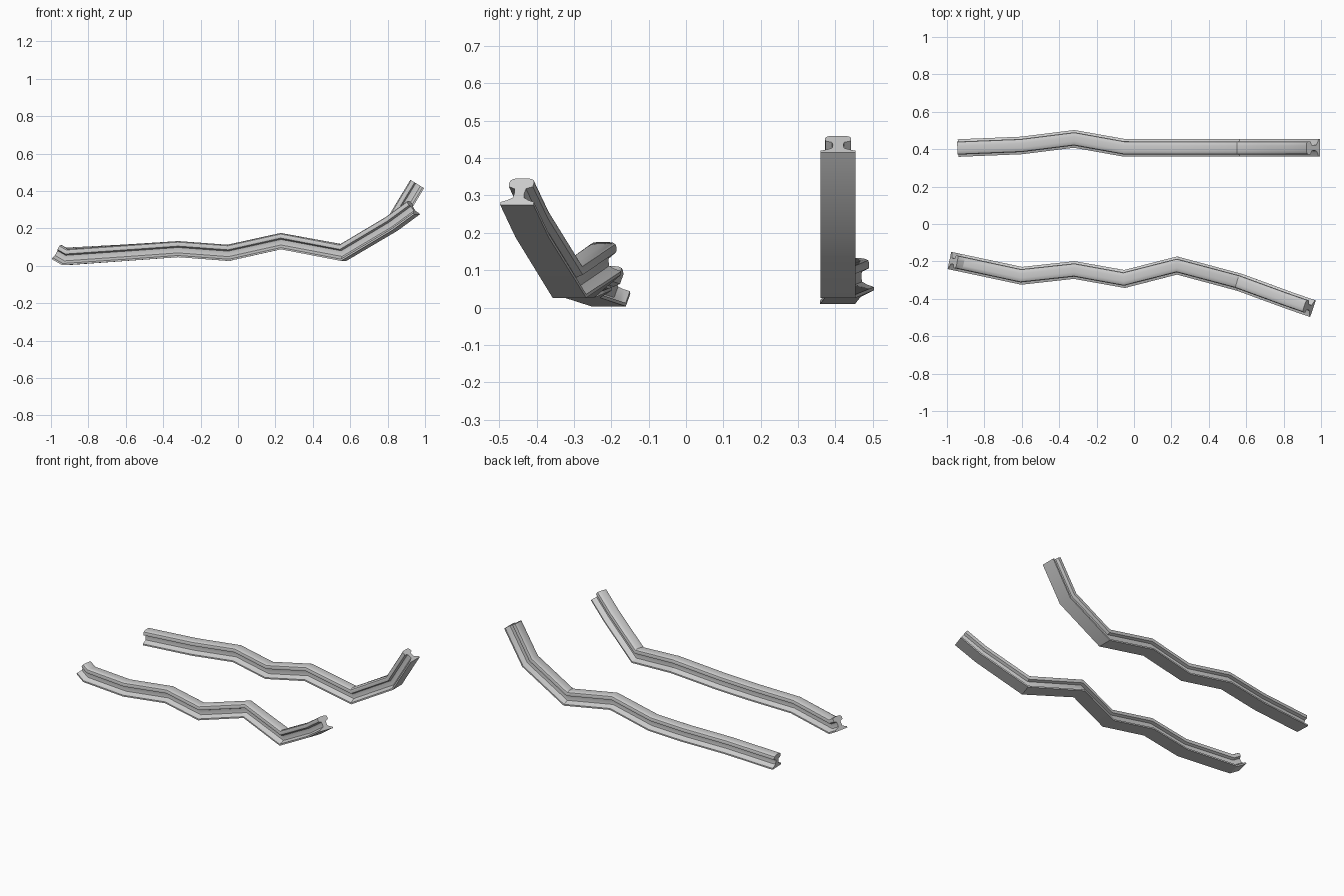
import bpy, bmesh, math
from mathutils import Vector

if "Cube" in bpy.data.objects:
    bpy.data.objects.remove(bpy.data.objects["Cube"])

# Half of the rail cross-section: (sideways, up), foot to head
HALF = [(.047, 0), (.047, .009), (.030, .015), (.016, .023), (.014, .038), (.016, .052),
        (.034, .059), (.035, .072), (.032, .080), (.025, .084), (.012, .086)]
PROFILE = HALF + [(-u, v) for u, v in reversed(HALF)]

# Centre line of each foot underside
BACK = [(-.94, .406, .010), (-.60, .420, .028), (-.32, .455, .046), (-.05, .407, .026),
        (.23, .407, .088), (.565, .407, .026), (.865, .407, .20), (.995, .407, .415)]
FRONT = [(-.987, -.195, .036), (-.93, -.207, .003), (-.60, -.277, .026), (-.32, -.246, .046),
         (-.05, -.294, .026), (.23, -.222, .088), (.565, -.312, .026), (.838, -.412, .188),
         (.957, -.453, .275)]


def sweep_rail(name, path):
    pts = [Vector(p) for p in path]
    dirs = [(b - a).normalized() for a, b in zip(pts, pts[1:])]
    bm = bmesh.new()
    rings = []
    for i, p in enumerate(pts):
        d0, d1 = dirs[max(i - 1, 0)], dirs[min(i, len(dirs) - 1)]
        t = (d0 + d1).normalized()
        side = t.cross(Vector((0, 0, 1))).normalized()
        up = side.cross(t)
        # mitre stretch for the turn and for the climb
        pitch = abs(math.asin(d1.z) - math.asin(d0.z)) / 2
        turn = abs(math.atan2(d1.y, d1.x) - math.atan2(d0.y, d0.x)) / 2
        su, sv = 1 / math.cos(turn), 1 / math.cos(pitch)
        rings.append([bm.verts.new(p + side * u * su + up * v * sv) for u, v in PROFILE])
    n = len(PROFILE)
    for a, b in zip(rings, rings[1:]):
        for k in range(n):
            bm.faces.new((a[k], a[(k + 1) % n], b[(k + 1) % n], b[k]))
    bm.faces.new(rings[0])
    bm.faces.new(rings[-1])
    bmesh.ops.recalc_face_normals(bm, faces=bm.faces)
    me = bpy.data.meshes.new(name)
    bm.to_mesh(me)
    bm.free()
    ob = bpy.data.objects.new(name, me)
    bpy.context.collection.objects.link(ob)
    bpy.ops.object.select_all(action='DESELECT')
    ob.select_set(True)
    bpy.context.view_layer.objects.active = ob
    bpy.ops.object.shade_smooth_by_angle(angle=math.radians(30))
    return ob


# The two bent rails
sweep_rail("back_rail", BACK)
sweep_rail("front_rail", FRONT)
